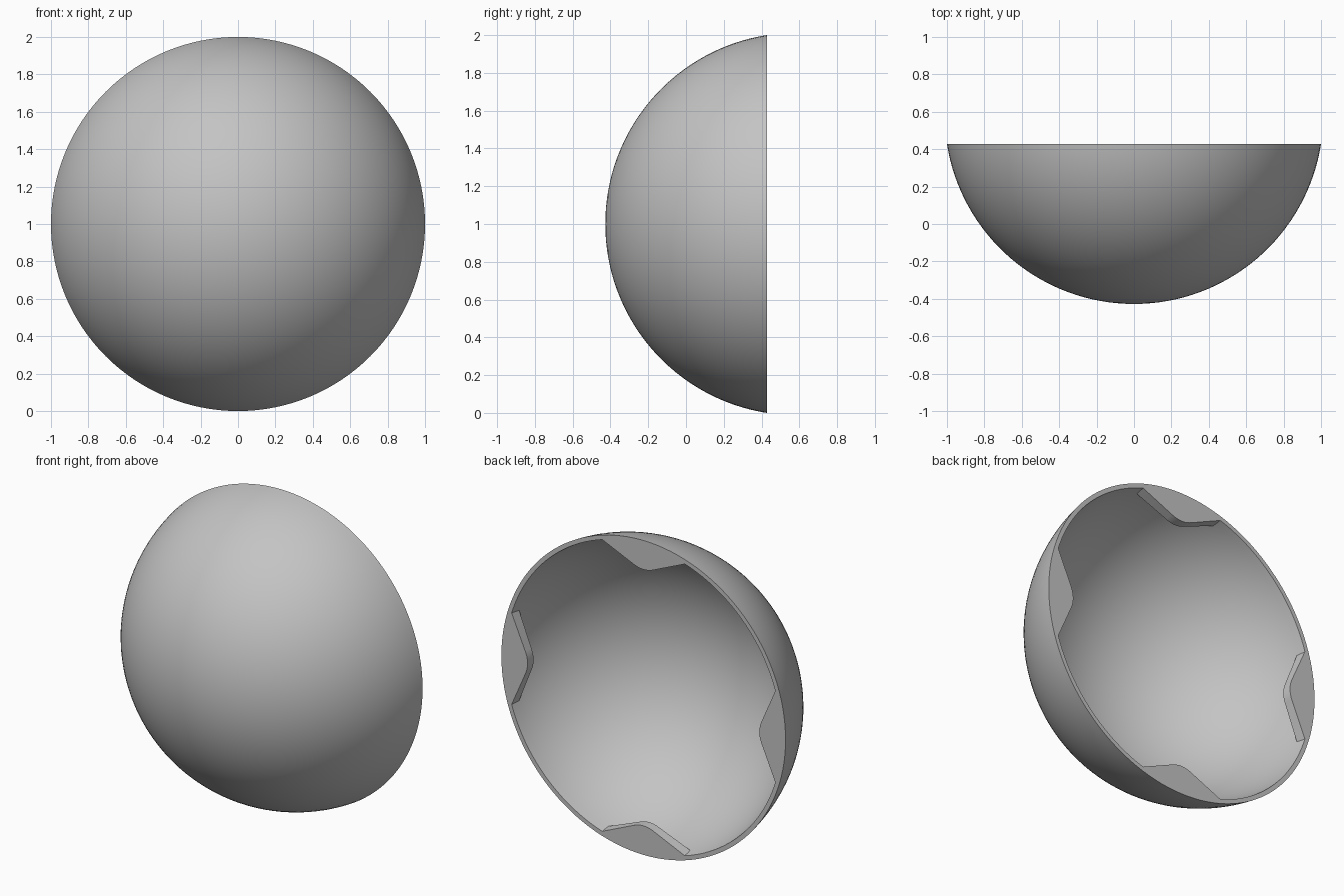
import bpy, bmesh
from math import sin, cos, asin, atan2, sqrt, pi, radians
from mathutils import Matrix, Vector

if "Cube" in bpy.data.objects:
    bpy.data.objects.remove(bpy.data.objects["Cube"], do_unlink=True)

RIM_Y = 0.4275                     # plane of the open rim
OUTER = 1.0123                     # outer sphere radius
CENTRE = OUTER - RIM_Y             # y of the sphere centre
INNER = 0.985                      # inner sphere radius
TAB = 0.06                         # tab thickness

grey = bpy.data.materials.new("plain grey")
grey.use_nodes = True
colour = (0.55, 0.55, 0.55, 1)
grey.diffuse_color = colour
grey.node_tree.nodes["Principled BSDF"].inputs["Base Color"].default_value = colour


def finish(bm, name):
    bmesh.ops.recalc_face_normals(bm, faces=bm.faces[:])
    mesh = bpy.data.meshes.new(name)
    bm.to_mesh(mesh)
    bm.free()
    mesh.materials.append(grey)
    obj = bpy.data.objects.new(name, mesh)
    bpy.context.collection.objects.link(obj)
    bpy.ops.object.select_all(action='DESELECT')
    obj.select_set(True)
    bpy.context.view_layer.objects.active = obj
    bpy.ops.object.shade_smooth_by_angle(angle=radians(25))
    return obj


def cap_arc(radius, steps=32):
    """Sphere profile from the front pole back to the rim plane."""
    end = pi / 2 - asin((CENTRE - RIM_Y) / radius)
    angles = [end * i / steps for i in range(steps + 1)]
    return [Vector((radius * sin(a), CENTRE - radius * cos(a), 1)) for a in angles]


def inner_radius(y):
    return sqrt(INNER ** 2 - (CENTRE - y) ** 2)


# Hollow dome: thin-walled profile spun round the y axis
bm = bmesh.new()
points = cap_arc(OUTER) + cap_arc(INNER)[::-1]
verts = [bm.verts.new(p) for p in points]
edges = [bm.edges.new(pair) for pair in zip(verts, verts[1:])]
bmesh.ops.spin(bm, geom=verts + edges, cent=(0, 0, 1), axis=(0, 1, 0),
               angle=2 * pi, steps=128, use_duplicate=False)
bmesh.ops.remove_doubles(bm, verts=bm.verts[:], dist=0.0001)
finish(bm, "dome_shell")


def tab_outline(y):
    """Blunt V against the wall, with a rounded tip pointing inward."""
    wall = inner_radius(y) + 0.003
    half = atan2(0.295, 0.93)
    arc = [(wall * sin(half * i / 8), wall * cos(half * i / 8)) for i in range(-8, 9)]
    # parabolic fillet tangent to both straight sides
    fillet, slope, tip = 0.07, 0.44, 0.8
    nose = []
    for i in range(8, -9, -1):
        x = fillet * i / 8
        nose.append((x, tip + slope * (x * x / fillet + fillet) / 2))
    return [Vector((x, y, z)) for x, z in arc + nose]


# Four inward tabs flush with the rim
for i, side in enumerate(("top", "left", "bottom", "right")):
    bm = bmesh.new()
    back = [bm.verts.new(p) for p in tab_outline(RIM_Y)]
    front = [bm.verts.new(p) for p in tab_outline(RIM_Y - TAB)]
    bm.faces.new(back)
    bm.faces.new(front[::-1])
    for j in range(len(back)):
        k = (j + 1) % len(back)
        bm.faces.new((back[j], front[j], front[k], back[k]))
    turn = Matrix.Translation((0, 0, 1)) @ Matrix.Rotation(i * pi / 2, 4, 'Y')
    bmesh.ops.transform(bm, matrix=turn, verts=bm.verts[:])
    finish(bm, side + "_rim_tab")
